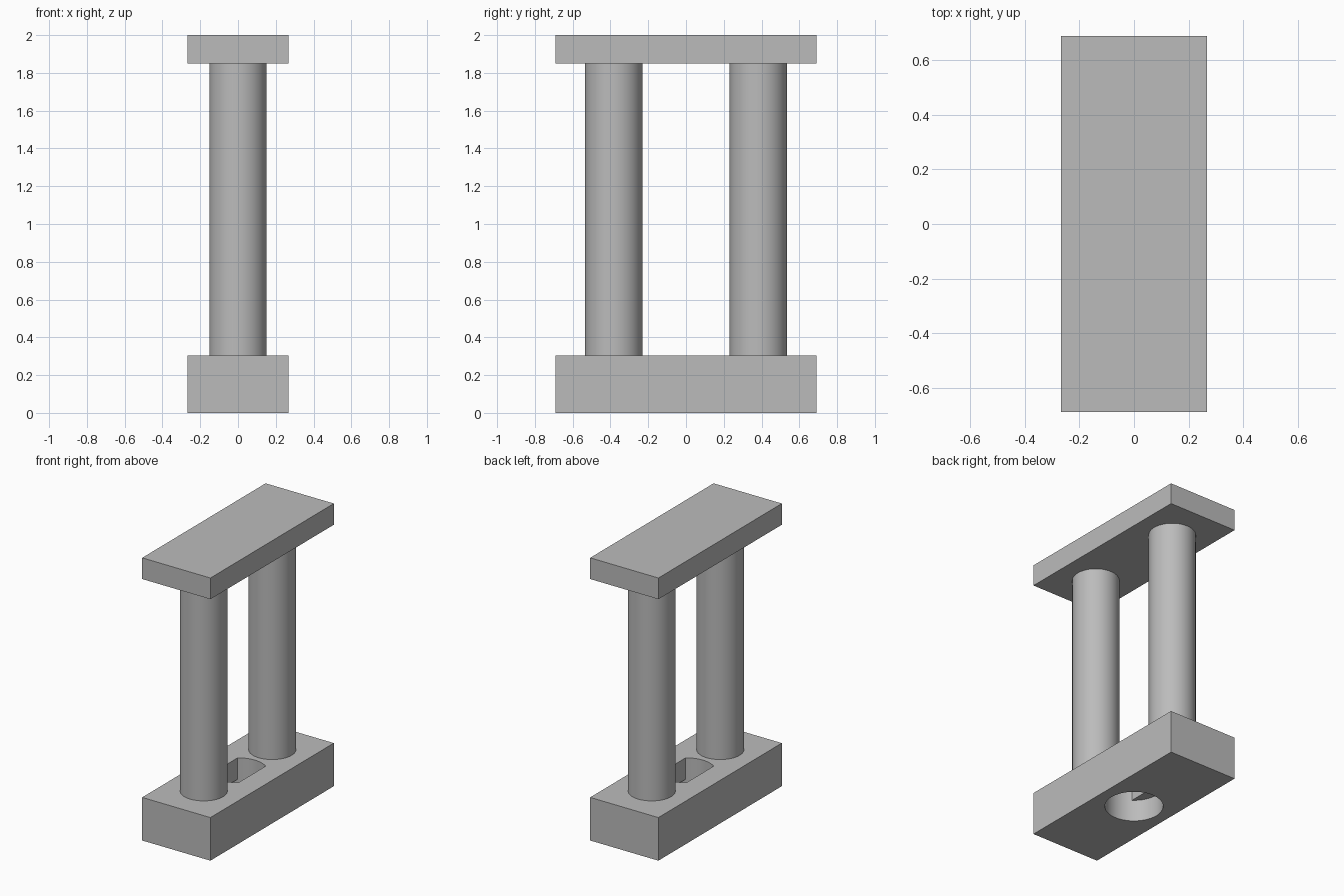
import bpy, bmesh, math

if "Cube" in bpy.data.objects:
    bpy.data.objects.remove(bpy.data.objects["Cube"])

HALF_X, HALF_Y = 0.267, 0.69
BASE_TOP, CAP_BOTTOM, TOP = 0.305, 1.85, 2.0
PILLAR_R, PILLAR_Y = 0.152, 0.383
HOLE_R, FLAT_X, LEDGE_Z = 0.188, 0.11, 0.153
SEG = 16

grey = bpy.data.materials.new("plain grey")
grey.use_nodes = True
colour = (0.5, 0.5, 0.5, 1)
grey.diffuse_color = colour
grey.node_tree.nodes["Principled BSDF"].inputs["Base Color"].default_value = colour


def finish(name, bm):
    bmesh.ops.recalc_face_normals(bm, faces=bm.faces)
    mesh = bpy.data.meshes.new(name)
    bm.to_mesh(mesh)
    bm.free()
    mesh.materials.append(grey)
    obj = bpy.data.objects.new(name, mesh)
    bpy.context.collection.objects.link(obj)
    bpy.ops.object.select_all(action="DESELECT")
    obj.select_set(True)
    bpy.context.view_layer.objects.active = obj
    bpy.ops.object.shade_smooth_by_angle(angle=math.radians(30))
    return obj


def rectangle(bm, z):
    return [bm.verts.new((sx * HALF_X, sy * HALF_Y, z))
            for sx, sy in ((-1, -1), (1, -1), (1, 1), (-1, 1))]


def loop_edges(bm, verts):
    return [bm.edges.get(p) or bm.edges.new(p)
            for p in zip(verts, verts[1:] + verts[:1])]


def bridge(bm, low, high):
    for i in range(len(low)):
        j = (i + 1) % len(low)
        bm.faces.new((low[i], low[j], high[j], high[i]))


def fill_around(bm, outer, inner):
    edges = loop_edges(bm, outer) + loop_edges(bm, inner)
    bmesh.ops.triangle_fill(bm, use_beauty=True, use_dissolve=False, edges=edges)


# Base: round bore below, flat-sided slot above, with a ledge between
bm = bmesh.new()
corner = math.acos(FLAT_X / HOLE_R)
stops = [-corner, corner, math.pi - corner, math.pi + corner, 2 * math.pi - corner]
angles = [a + (b - a) * i / SEG for a, b in zip(stops, stops[1:]) for i in range(SEG)]


def ring(z):
    return [bm.verts.new((HOLE_R * math.cos(a), HOLE_R * math.sin(a), z)) for a in angles]


def slot(verts):
    return verts[SEG:2 * SEG + 1] + verts[3 * SEG:] + verts[:1]


bore_low, bore_high = ring(0), ring(LEDGE_Z)
slot_low = slot(bore_high)
slot_high = [bm.verts.new((v.co.x, v.co.y, BASE_TOP)) for v in slot_low]
bridge(bm, bore_low, bore_high)
bridge(bm, slot_low, slot_high)
for start in (0, 2 * SEG):
    bm.faces.new(bore_high[start:start + SEG + 1])
bottom, top = rectangle(bm, 0), rectangle(bm, BASE_TOP)
bridge(bm, bottom, top)
fill_around(bm, bottom, bore_low)
fill_around(bm, top, slot_high)
finish("base", bm)

# Top slab
bm = bmesh.new()
bottom, top = rectangle(bm, CAP_BOTTOM), rectangle(bm, TOP)
bridge(bm, bottom, top)
bm.faces.new(bottom)
bm.faces.new(top)
finish("top_slab", bm)

# Round pillars
for name, side in (("front_pillar", -1), ("back_pillar", 1)):
    bm = bmesh.new()
    bmesh.ops.create_cone(bm, cap_ends=True, segments=64, radius1=PILLAR_R,
                          radius2=PILLAR_R, depth=CAP_BOTTOM - BASE_TOP)
    obj = finish(name, bm)
    obj.location = (0, side * PILLAR_Y, (CAP_BOTTOM + BASE_TOP) / 2)
